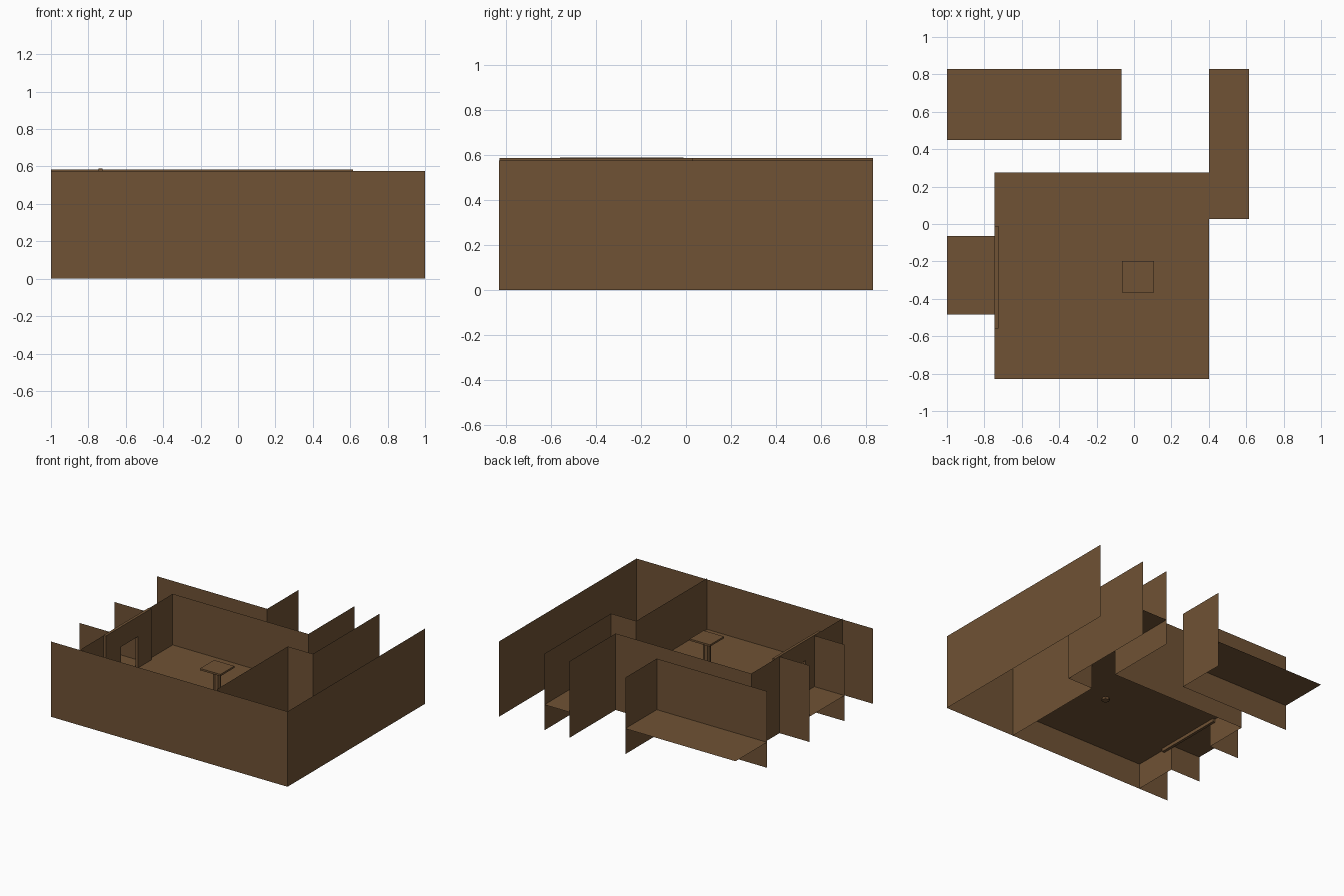
import bpy, bmesh

if "Cube" in bpy.data.objects:
    bpy.data.objects.remove(bpy.data.objects["Cube"])

FLOOR, TOP, OUTER_TOP = 0.195, 0.585, 0.575

mat = bpy.data.materials.new("brown")
mat.diffuse_color = (0.16, 0.085, 0.035, 1)
mat.use_nodes = True
mat.node_tree.nodes["Principled BSDF"].inputs["Base Color"].default_value = mat.diffuse_color


def finish(name, bm):
    me = bpy.data.meshes.new(name)
    bm.to_mesh(me)
    bm.free()
    me.materials.append(mat)
    ob = bpy.data.objects.new(name, me)
    bpy.context.collection.objects.link(ob)
    return ob


def walls(name, path, top=TOP):
    """Single-sheet walls standing on z = 0 along a plan path."""
    bm = bmesh.new()
    low = [bm.verts.new((x, y, 0)) for x, y in path]
    high = [bm.verts.new((x, y, top)) for x, y in path]
    for i in range(len(path) - 1):
        bm.faces.new((low[i], low[i + 1], high[i + 1], high[i]))
    return finish(name, bm)


def floor(name, x0, x1, y0, y1):
    bm = bmesh.new()
    bm.faces.new([bm.verts.new((x, y, FLOOR))
                  for x, y in ((x0, y0), (x1, y0), (x1, y1), (x0, y1))])
    return finish(name, bm)


def add_box(bm, x0, x1, y0, y1, z0, z1):
    r = bmesh.ops.create_cube(bm, size=1)["verts"]
    bmesh.ops.scale(bm, vec=(x1 - x0, y1 - y0, z1 - z0), verts=r)
    bmesh.ops.translate(bm, vec=((x0 + x1) / 2, (y0 + y1) / 2, (z0 + z1) / 2), verts=r)


# Floors
floor("main_floor", -0.745, 0.402, -0.828, 0.276)
floor("left_passage_floor", -1, -0.745, -0.485, -0.065)
floor("right_passage_floor", 0.402, 0.615, 0.027, 0.83)
floor("back_room_floor", -1, -0.068, 0.45, 0.83)

# Outer boundary on the front and right
walls("outer_wall", [(-1, -0.83), (1, -0.83), (1, 0.83)], OUTER_TOP)

# Main room and passage walls
walls("right_wall", [(0.402, -0.828), (0.402, 0.027), (0.615, 0.027), (0.615, 0.83)])
walls("back_wall", [(0.402, 0.83), (0.402, 0.276), (-0.745, 0.276),
                    (-0.745, -0.065), (-1, -0.065)])
walls("left_wall", [(-1, -0.485), (-0.745, -0.485), (-0.745, -0.828)])
walls("back_room_wall", [(-1, 0.45), (-0.068, 0.45), (-0.068, 0.83)])

# Door frame: two jambs, lintel and sill
bm = bmesh.new()
X0, X1 = -0.746, -0.725
add_box(bm, X0, X1, -0.56, -0.38, 0.17, 0.588)
add_box(bm, X0, X1, -0.17, -0.01, 0.17, 0.588)
add_box(bm, X0, X1, -0.38, -0.17, 0.435, 0.588)
add_box(bm, X0, X1, -0.38, -0.17, 0.17, FLOOR + 0.003)
finish("door_frame", bm)

# Table: square top on a round column
bm = bmesh.new()
add_box(bm, -0.065, 0.107, -0.365, -0.197, 0.428, 0.442)
finish("table_top", bm)
bm = bmesh.new()
r = bmesh.ops.create_cone(bm, cap_ends=True, segments=8, radius1=0.028,
                          radius2=0.028, depth=0.25)["verts"]
bmesh.ops.translate(bm, vec=(0.021, -0.281, 0.305), verts=r)
finish("table_column", bm)
